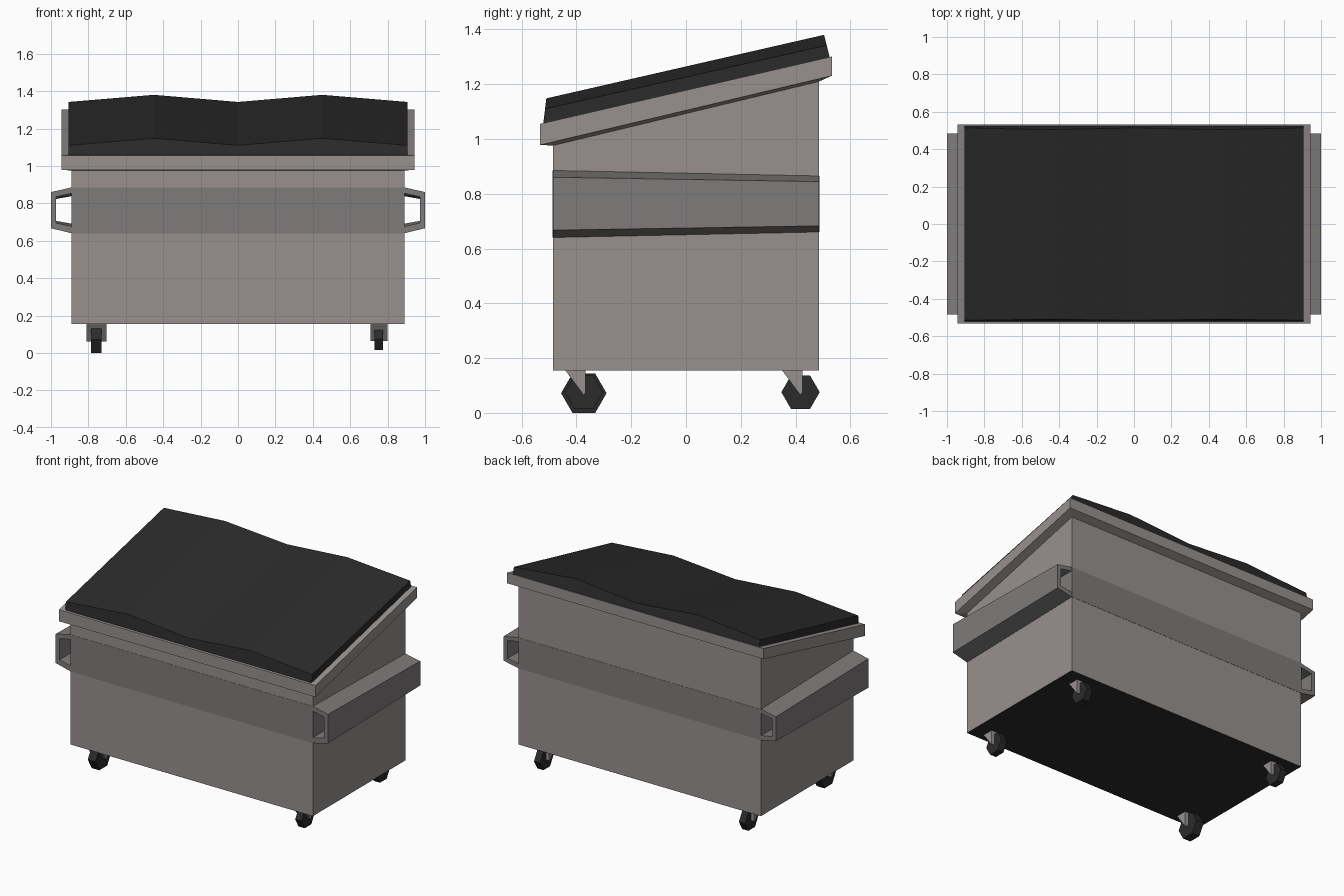
import bpy, bmesh, math

if "Cube" in bpy.data.objects:
    bpy.data.objects.remove(bpy.data.objects["Cube"])


def material(name, r, g, b):
    m = bpy.data.materials.new(name)
    m.diffuse_color = (r, g, b, 1)
    m.use_nodes = True
    m.node_tree.nodes["Principled BSDF"].inputs["Base Color"].default_value = m.diffuse_color
    return m


STEEL = material("steel", 0.31, 0.285, 0.275)
BAND = material("band_steel", 0.21, 0.2, 0.195)
DARK = material("dark_plastic", 0.024, 0.024, 0.024)


def loft(name, rings, mat, cap_mat=None):
    """Skin a list of equal-length point rings and cap both ends."""
    bm = bmesh.new()
    vs = [[bm.verts.new(p) for p in ring] for ring in rings]
    n = len(rings[0])
    for a, b in zip(vs, vs[1:]):
        for i in range(n):
            j = (i + 1) % n
            bm.faces.new((a[i], a[j], b[j], b[i]))
    first = bm.faces.new(vs[0])
    bm.faces.new(vs[-1])
    if cap_mat:
        first.material_index = 1
    bmesh.ops.recalc_face_normals(bm, faces=bm.faces)
    me = bpy.data.meshes.new(name)
    bm.to_mesh(me)
    bm.free()
    me.materials.append(mat)
    if cap_mat:
        me.materials.append(cap_mat)
    ob = bpy.data.objects.new(name, me)
    bpy.context.collection.objects.link(ob)
    return ob


def rect(x, y, z_front, z_back):
    return [(-x, -y, z_front), (x, -y, z_front), (x, y, z_back), (-x, y, z_back)]


def prism_x(name, profile, x, width, mat):
    """Extrude a (y, z) profile along x."""
    return loft(name, [[(x + s * width / 2, y, z) for y, z in profile] for s in (-1, 1)], mat)


# Bin body with dark floor, sloped top edge
loft("bin_body", [rect(0.89, 0.485, 0.155, 0.155), rect(0.89, 0.485, 0.98, 1.212)], STEEL, DARK)

# Sloped rim flaring out from the body
loft("rim", [rect(0.889, 0.484, 0.976, 1.209), rect(0.943, 0.533, 0.978, 1.231),
             rect(0.943, 0.533, 1.055, 1.301)], STEEL)


# Band and fork pockets narrow in height towards the back
def taper(z, back):
    return 0.763 + (z - 0.763) * (0.837 if back else 1)


def run_back(profile, y, side=1):
    return [[(side * x, s * y, taper(z, s > 0)) for x, z in profile] for s in (-1, 1)]


loft("band", run_back([(-0.891, 0.64), (0.891, 0.64), (0.891, 0.885), (-0.891, 0.885)], 0.4865), BAND)

pocket = [(0.89, 0.885), (1.0, 0.86), (1.0, 0.667), (0.89, 0.64),
          (0.89, 0.677), (0.972, 0.695), (0.972, 0.835), (0.89, 0.853)]
for side, label in ((-1, "left"), (1, "right")):
    loft("fork_pocket_" + label, run_back(pocket, 0.485, side), BAND)

# Lid with two shallow ridges; ends stand square to the slope
heights = [(0.905, 0.0), (0.45, 0.038), (0.0, 0.0), (-0.45, 0.038), (-0.905, 0.0)]


def lid_ring(y_base, z_base, z_top, lean):
    base = [(-0.905, y_base, z_base), (0.905, y_base, z_base)]
    return base + [(x, y_base + lean * (z_top + h - z_base), z_top + h) for x, h in heights]


loft("lid", [lid_ring(-0.521, 1.056, 1.11, 0.12), lid_ring(0.525, 1.297, 1.342, -0.25)], DARK)

# Casters: hexagonal wheel in a wedge-shaped bracket; the front left one is larger
casters = [("front_left", -0.757, -0.373, 0.0, 0.083, 0.056, 0.106),
           ("front_right", 0.753, -0.373, 0.015, 0.07, 0.045, 0.09),
           ("back_left", -0.753, 0.418, 0.015, 0.07, 0.045, 0.09),
           ("back_right", 0.753, 0.418, 0.015, 0.07, 0.045, 0.09)]
for label, x, y, bottom, r, wheel_w, bracket_w in casters:
    z = bottom + r * math.cos(math.pi / 6)
    hexagon = [(y + r * math.cos(k * math.pi / 3), z + r * math.sin(k * math.pi / 3)) for k in range(6)]
    prism_x("wheel_" + label, hexagon, x, wheel_w, DARK)
    wedge = [(y - 0.068, 0.156), (y + 0.007, 0.156), (y + 0.007, z), (y, z - 0.011)]
    prism_x("caster_bracket_" + label, wedge, x, bracket_w, STEEL)
